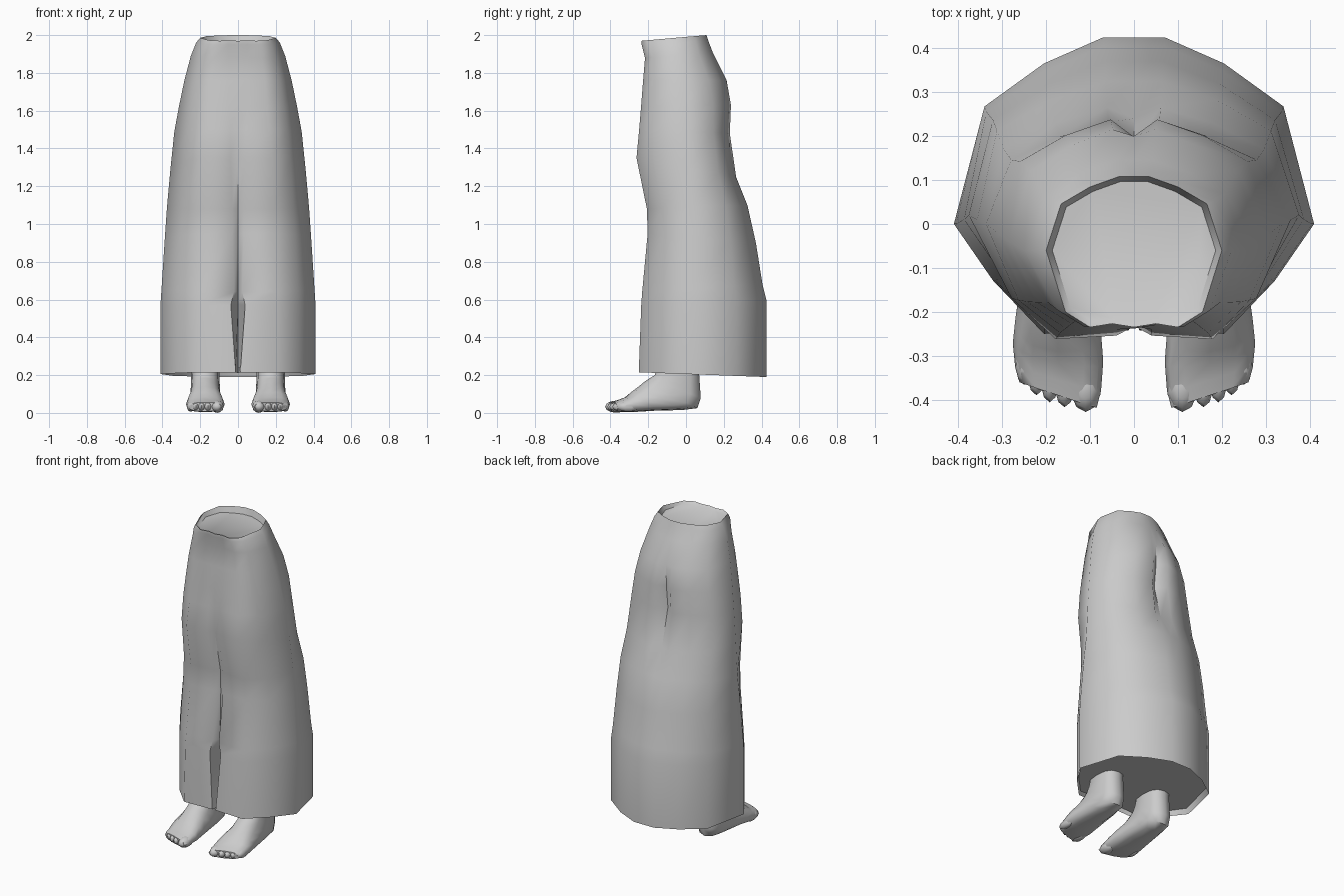
import bpy, bmesh, math
from mathutils import Vector


def finish(name, bm, angle=40):
    bmesh.ops.recalc_face_normals(bm, faces=bm.faces)
    me = bpy.data.meshes.new(name)
    bm.to_mesh(me)
    bm.free()
    ob = bpy.data.objects.new(name, me)
    bpy.context.collection.objects.link(ob)
    bpy.ops.object.select_all(action='DESELECT')
    ob.select_set(True)
    bpy.context.view_layer.objects.active = ob
    bpy.ops.object.shade_smooth_by_angle(angle=math.radians(angle))
    return ob


def loft(bm, rings):
    rows = [[bm.verts.new(p) for p in r] for r in rings]
    n = len(rows[0])
    for a, b in zip(rows, rows[1:]):
        for i in range(n):
            j = (i + 1) % n
            bm.faces.new((a[i], a[j], b[j], b[i]))
    return rows


# Wide trousers: z front, z back, half width, front y, back y, side y,
# front crease (half width, depth), back crease depth, corner fullness
levels = [
    (0.215, 0.19, 0.41, -0.25, 0.425, 0.00, 0.012, 0.12, 0.00, 0.52),
    (0.57, 0.60, 0.41, -0.237, 0.425, 0.00, 0.038, 0.12, 0.00, 0.55),
    (0.64, 0.68, 0.405, -0.232, 0.405, 0.00, 0.022, 0.05, 0.00, 0.56),
    (0.95, 0.90, 0.387, -0.203, 0.37, 0.01, 0.03, 0.03, 0.00, 0.60),
    (1.08, 1.10, 0.376, -0.207, 0.325, 0.02, 0.03, 0.03, 0.00, 0.64),
    (1.35, 1.25, 0.357, -0.262, 0.265, 0.01, 0.04, 0.03, 0.025, 0.66),
    (1.50, 1.48, 0.337, -0.248, 0.232, 0.00, 0.04, 0.015, 0.05, 0.70),
    (1.62, 1.63, 0.312, -0.238, 0.238, -0.02, 0.05, 0.00, 0.04, 0.72),
    (1.76, 1.76, 0.284, -0.227, 0.215, -0.04, 0.05, 0.00, 0.015, 0.74),
    (1.88, 1.90, 0.25, -0.217, 0.145, -0.06, 0.05, 0.00, 0.00, 0.76),
    (1.95, 1.97, 0.222, -0.235, 0.118, -0.06, 0.05, 0.00, 0.00, 0.78),
    (1.97, 2.00, 0.20, -0.235, 0.108, -0.06, 0.05, 0.00, 0.00, 0.80),
]


def trouser_ring(zf, zb, w, f, b, s, cx, fd, bd, q):
    half = [(0, f + fd), (cx, f + 0.008), (0.5 * w, f), (0.78 * w, s + (f - s) * q),
            (w, s), (0.83 * w, s + (b - s) * 0.63),
            (0.5 * w, s + (b - s) * 0.86), (0.17 * w, b), (0, b - bd)]
    loop = half + [(-x, y) for x, y in half[-2:0:-1]]
    return [(x, y, zf + (zb - zf) * (y - f) / (b - f)) for x, y in loop]


bm = bmesh.new()
rings = [trouser_ring(*l) for l in levels]
# Hem and waist both turn inward to shallow sunken closures
hem = [(x * 0.97, y * 0.97, 0.24) for x, y, z in rings[0]]
waist = [(x * 0.93, -0.06 + (y + 0.06) * 0.93, 1.96) for x, y, z in rings[-1]]
rows = loft(bm, [hem] + rings + [waist])
bm.faces.new(rows[0])
bm.faces.new(rows[-1])
finish("wide_trousers", bm, 50)

# Foot and lower leg: heel-side point, top-side point, half width, toe slant
foot = [
    ((0.07, 0.25), (-0.15, 0.25), 0.073, 0),
    ((0.07, 0.20), (-0.165, 0.20), 0.075, 0),
    ((0.078, 0.08), (-0.19, 0.185), 0.077, 0),
    ((0.06, 0.025), (-0.22, 0.165), 0.08, 0),
    ((-0.02, 0.015), (-0.25, 0.14), 0.085, 0),
    ((-0.16, 0.012), (-0.29, 0.11), 0.097, 0.1),
    ((-0.27, 0.005), (-0.315, 0.085), 0.103, 0.2),
    ((-0.345, 0.004), (-0.355, 0.068), 0.098, 0.3),
    ((-0.388, 0.008), (-0.39, 0.056), 0.088, 0.33),
]
# Toes: x, tip y, radius
toes = [(0.110, -0.428, 0.036), (0.158, -0.417, 0.024), (0.192, -0.406, 0.022),
        (0.222, -0.39, 0.022), (0.250, -0.366, 0.022)]

for side, label in ((-1, "right"), (1, "left")):
    bm = bmesh.new()
    rings = []
    for lo, hi, hw, slant in foot:
        ring = []
        for k in range(12):
            a = 2 * math.pi * k / 12
            t = 0.5 - 0.5 * math.copysign(abs(math.cos(a)) ** 0.75, math.cos(a))
            x = hw * math.copysign(abs(math.sin(a)) ** 0.8, math.sin(a))
            y = lo[0] + (hi[0] - lo[0]) * t + slant * x
            ring.append((side * (0.173 + x), y, lo[1] + (hi[1] - lo[1]) * t))
        rings.append(ring)
    rows = loft(bm, rings)
    bm.faces.new(rows[-1])
    finish(label + "_foot", bm, 60)

    bm = bmesh.new()
    for x, tip, r in toes:
        vs = bmesh.ops.create_uvsphere(bm, u_segments=10, v_segments=6, radius=1)["verts"]
        for v in vs:
            v.co = Vector((side * (x + v.co.x * r), tip + 0.06 + v.co.y * 0.06,
                           max(0.0, 0.033 + v.co.z * (0.018 + r * 0.4))))
    finish(label + "_toes", bm, 60)
